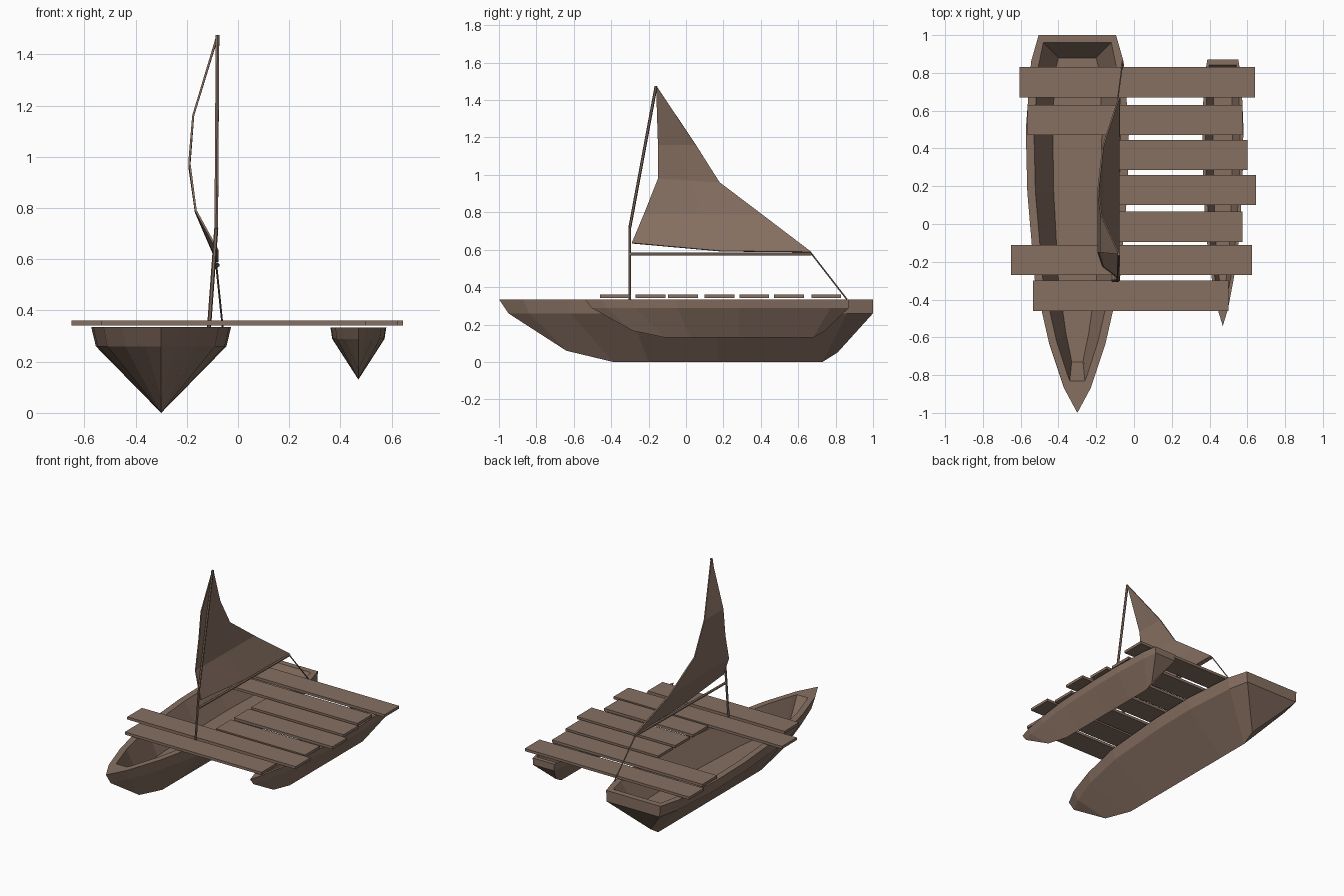
import bpy
import bmesh
from mathutils import Vector

cube = bpy.data.objects.get("Cube")
if cube:
    bpy.data.objects.remove(cube, do_unlink=True)

# Single weathered wood colour
wood = bpy.data.materials.new("brown_wood")
wood.use_nodes = True
wood.diffuse_color = (0.24, 0.16, 0.12, 1)
wood.node_tree.nodes["Principled BSDF"].inputs["Base Color"].default_value = wood.diffuse_color


def finish(name, bm):
    """Turn a bmesh into a flat shaded wooden object."""
    bmesh.ops.remove_doubles(bm, verts=bm.verts, dist=0.0005)
    bmesh.ops.recalc_face_normals(bm, faces=bm.faces)
    mesh = bpy.data.meshes.new(name)
    bm.to_mesh(mesh)
    bm.free()
    mesh.materials.append(wood)
    obj = bpy.data.objects.new(name, mesh)
    bpy.context.collection.objects.link(obj)
    return obj


def box(name, low, high):
    bm = bmesh.new()
    bmesh.ops.create_cube(bm, size=1)
    low, high = Vector(low), Vector(high)
    for v in bm.verts:
        v.co = (low + high) / 2 + v.co * (high - low)
    return finish(name, bm)


def rod(name, start, end, radius):
    start, end = Vector(start), Vector(end)
    axis = end - start
    bm = bmesh.new()
    bmesh.ops.create_cone(bm, cap_ends=True, segments=6, radius1=radius,
                          radius2=radius, depth=axis.length)
    obj = finish(name, bm)
    obj.location = (start + end) / 2
    obj.rotation_mode = 'QUATERNION'
    obj.rotation_quaternion = axis.to_track_quat('Z', 'Y')
    return obj


# Hull lines, bow to stern: (y, half width), and (y, height) for the keel
DECK, CHINE, FLOOR = 0.335, 0.26, 0.17
top = [(-1, 0), (-.87, .07), (-.63, .15), (-.3, .225), (.17, .265),
       (.5, .273), (.86, .245), (1, .205)]
chine = [(-.95, 0), (-.84, .06), (-.62, .14), (-.3, .21), (.17, .248),
         (.5, .255), (.86, .23), (1, .2)]
keel = [(-.95, CHINE), (-.64, .06), (-.39, 0), (-.2, 0), (.17, 0),
        (.5, 0), (.73, 0), (.81, .05)]
rim = [(-.83, .04), (-.8, .052), (-.62, .11), (-.3, .182), (.17, .222),
       (.5, .23), (.84, .205), (.96, .18)]
floor = [(-.73, .03), (-.7, .035), (-.58, .06), (-.3, .1), (.17, .125),
         (.5, .13), (.8, .12), (.88, .1)]


def build_hull(name):
    bm = bmesh.new()

    def side(sign):
        lines = [[bm.verts.new((0, y, z)) for y, z in keel]]
        for line, z in ((chine, CHINE), (top, DECK), (rim, DECK), (floor, FLOOR)):
            lines.append([bm.verts.new((sign * w, y, z)) for y, w in line])
        return lines

    left, right = side(1), side(-1)
    # Bottom, topsides, gunwale and inner wall on both sides
    for lines in (left, right):
        for a, b in zip(lines, lines[1:]):
            for i in range(len(top) - 1):
                bm.faces.new((a[i], a[i + 1], b[i + 1], b[i]))
    # Inside floor
    a, b = left[4], right[4]
    for i in range(len(top) - 1):
        bm.faces.new((a[i], a[i + 1], b[i + 1], b[i]))
    # Bow and stern closures
    for end in (0, -1):
        for k in range(4):
            bm.faces.new((left[k][end], left[k + 1][end],
                          right[k + 1][end], right[k][end]))
    bmesh.ops.dissolve_degenerate(bm, dist=0.0005, edges=bm.edges)
    return finish(name, bm)


main_hull = build_hull("main_hull")
main_hull.location.x = -0.3
outrigger = build_hull("outrigger_hull")
outrigger.scale = (0.4, 0.705, 0.61)
outrigger.location = (0.47, 0.165, 0.13)

# Deck planks: start x, end x, centre y
planks = [(-.605, .64, .75), (-.565, .575, .55), (-.1, .6, .365),
          (-.1, .645, .18), (-.1, .575, -.015), (-.65, .625, -.19),
          (-.535, .5, -.38)]
for i, (x0, x1, y) in enumerate(planks):
    box(f"deck_plank_{i + 1}", (x0, y - .08, .342), (x1, y + .08, .36))

# Mast, yard, boom and stay
knee = (-.085, -.3, .72)
rod("mast_lower", (-.113, -.3, .335), knee, .008)
rod("mast_upper", knee, (-.08, -.16, 1.475), .008)
rod("boom", (-.095, -.3, .577), (-.08, .67, .577), .009)
rod("stay_rope", (-.085, .67, .58), (-.06, .86, .335), .004)

# Sail: rows of x, luff (y, z) and leech (y, z)
rows = [(-.08, (-.16, 1.475), (-.155, 1.47)),
        (-.175, (-.15, 1.16), (.053, 1.16)),
        (-.19, (-.15, .98), (.18, .96)),
        (-.165, (-.225, .79), (.41, .785)),
        (-.08, (-.29, .635), (.67, .587))]
bm = bmesh.new()
grid = []
for x, luff, leech in rows:
    middle = [(p + q) / 2 for p, q in zip(luff, leech)]
    grid.append([bm.verts.new((x, *p)) for p in (luff, middle, leech)])
grid[-1][1].co.z = .592
for upper, lower in zip(grid, grid[1:]):
    for i in range(2):
        bm.faces.new((upper[i], upper[i + 1], lower[i + 1], lower[i]))
sail = finish("sail", bm)
cloth = sail.modifiers.new("cloth_thickness", 'SOLIDIFY')
cloth.thickness = 0.008
cloth.offset = 0
